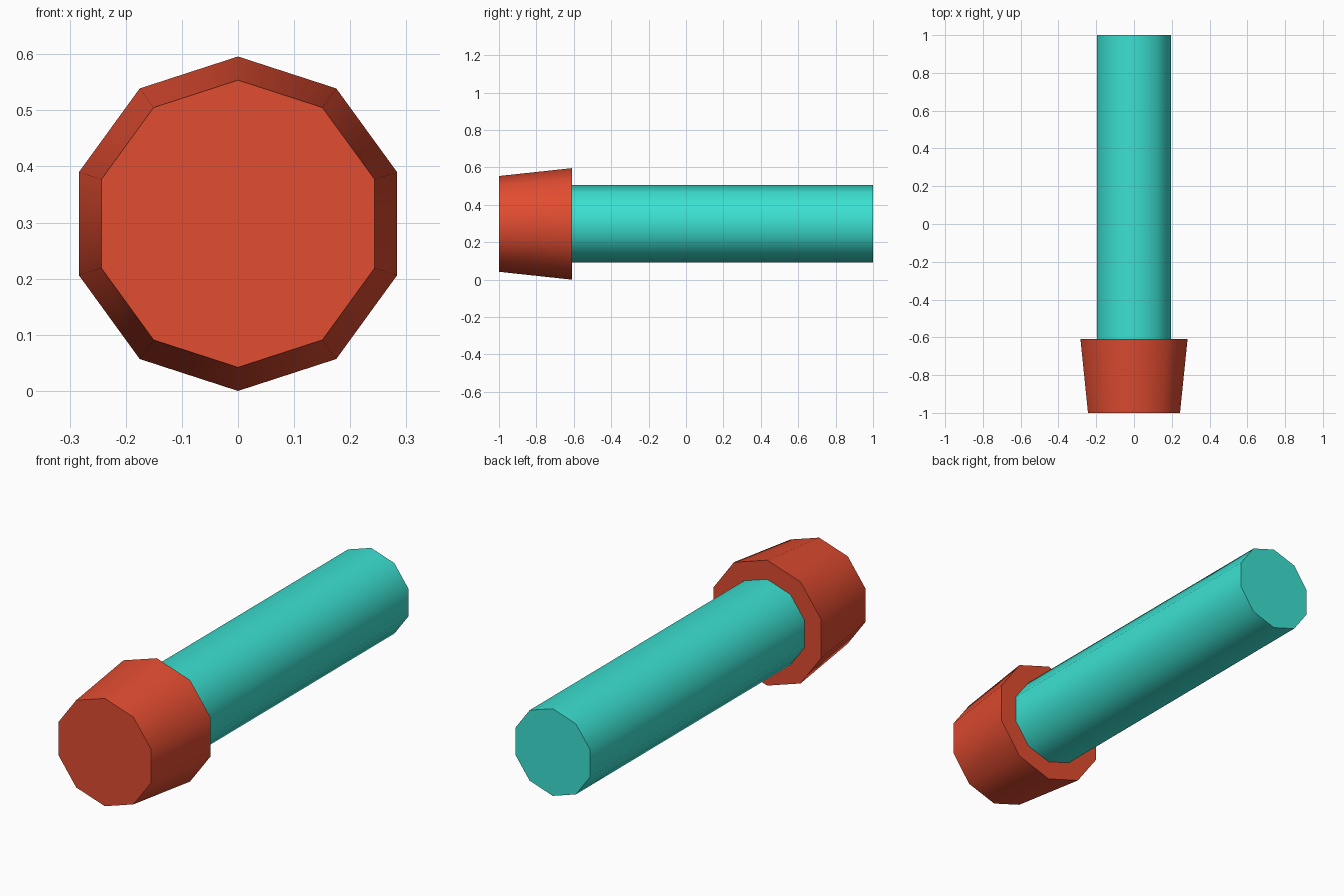
import bpy
import math

cube = bpy.data.objects.get("Cube")
if cube:
    bpy.data.objects.remove(cube, do_unlink=True)

AXIS_HEIGHT = 0.298
SIDES = 10


def make_material(name, rgb):
    mat = bpy.data.materials.new(name)
    mat.use_nodes = True
    colour = (*rgb, 1.0)
    mat.diffuse_color = colour
    mat.node_tree.nodes["Principled BSDF"].inputs["Base Color"].default_value = colour
    return mat


def lengthwise_cone(name, front_y, back_y, front_radius, back_radius, mat):
    """Ten-sided tapered cylinder along y, with a corner pointing up."""
    bpy.ops.mesh.primitive_cone_add(
        vertices=SIDES, radius1=back_radius, radius2=front_radius,
        depth=back_y - front_y,
        location=(0, (front_y + back_y) / 2, AXIS_HEIGHT),
        rotation=(math.pi / 2, 0, 0))
    obj = bpy.context.object
    obj.name = name
    obj.data.materials.append(mat)
    bpy.ops.object.transform_apply(location=False, rotation=True, scale=False)
    # Rounded sides, crisp rims
    bpy.ops.object.shade_smooth_by_angle(angle=math.radians(50))
    return obj


red = make_material("warm red", (0.75, 0.072, 0.03))
teal = make_material("turquoise", (0.045, 0.75, 0.64))

# Flared end cap and the long shaft behind it
lengthwise_cone("end_cap", -1.0, -0.61, 0.256, 0.298, red)
lengthwise_cone("shaft", -0.61, 1.0, 0.207, 0.207, teal)
